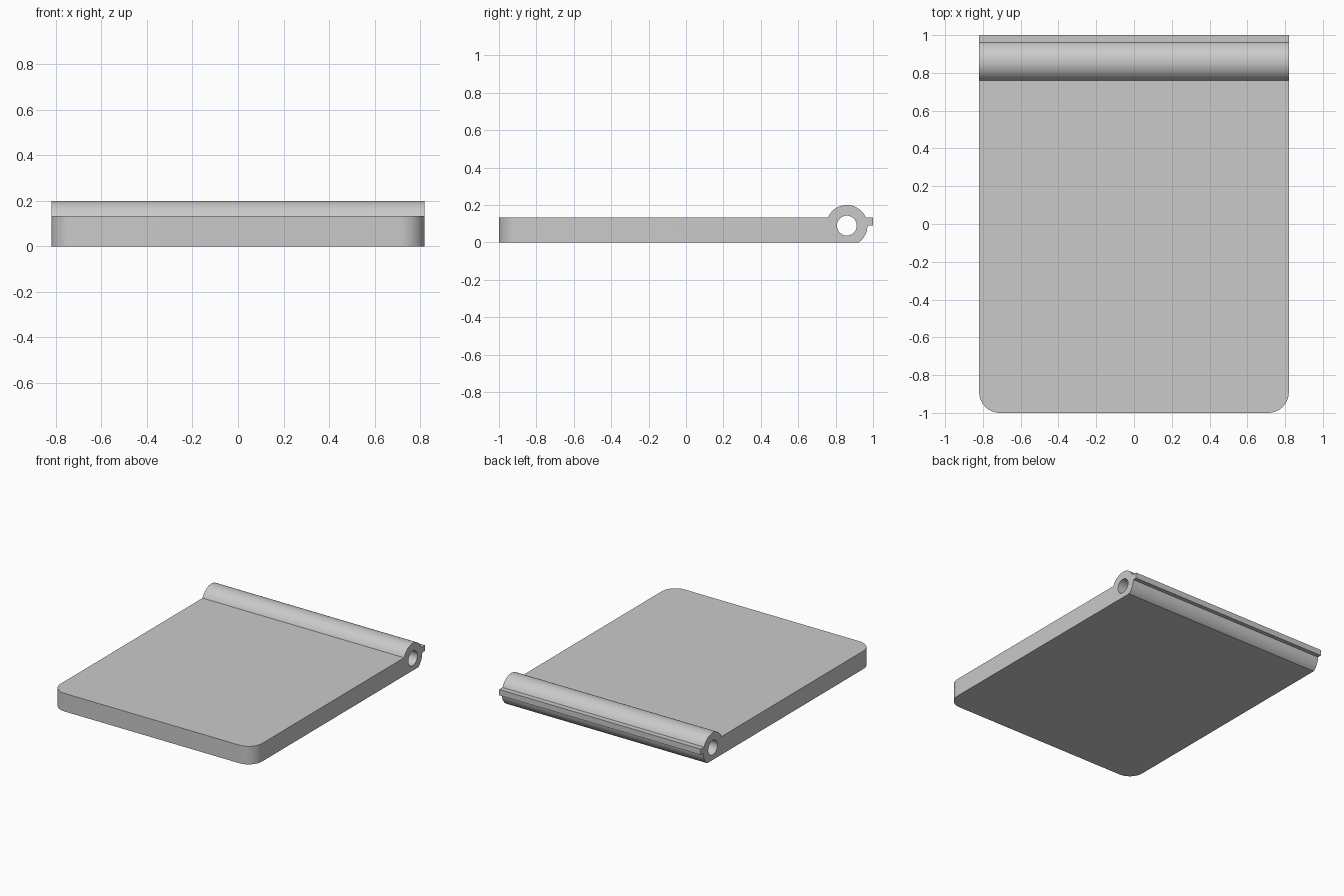
import bpy
import bmesh
from math import asin, cos, sin, pi, radians
from mathutils import Matrix

cube = bpy.data.objects.get("Cube")
if cube:
    bpy.data.objects.remove(cube, do_unlink=True)

HALF_W = 0.82             # half width of the plate
TOP = 0.133               # plate thickness
HY, HZ = 0.86, 0.09       # hinge axis
R, HOLE = 0.11, 0.053     # barrel and pin hole radii
CORNER = 0.11             # front corner radius

grey = bpy.data.materials.new("light grey")
grey.use_nodes = True
colour = (0.59, 0.59, 0.59, 1)
grey.diffuse_color = colour
grey.node_tree.nodes["Principled BSDF"].inputs["Base Color"].default_value = colour


def make_object(name, bm):
    mesh = bpy.data.meshes.new(name)
    bm.to_mesh(mesh)
    bm.free()
    mesh.materials.append(grey)
    obj = bpy.data.objects.new(name, mesh)
    bpy.context.collection.objects.link(obj)
    return obj


def arc(start, end, steps):
    angles = [start + (end - start) * i / steps for i in range(steps + 1)]
    return [(HY + R * cos(a), HZ + R * sin(a)) for a in angles]


# Side profile: plate, barrel underside, rear lip, barrel top
lip = asin((TOP - HZ) / R)
profile = [(-1, 0)] + arc(-asin(HZ / R), 0, 16) + [(1, HZ), (1, TOP)]
profile += arc(lip, pi - lip, 40) + [(-1, TOP)]

# Sweep the profile across the width
bm = bmesh.new()
face = bm.faces.new([bm.verts.new((-HALF_W, y, z)) for y, z in profile])
swept = bmesh.ops.extrude_face_region(bm, geom=[face])["geom"]
bmesh.ops.translate(bm, vec=(2 * HALF_W, 0, 0),
                    verts=[v for v in swept if isinstance(v, bmesh.types.BMVert)])

# Round the two upright front corners
front = [e for e in bm.edges if all(v.co.y < -0.99 for v in e.verts)
         and abs(e.verts[0].co.x - e.verts[1].co.x) < 0.01]
bmesh.ops.bevel(bm, geom=front, offset=CORNER, offset_type='OFFSET',
                segments=12, profile=0.5, affect='EDGES')
bmesh.ops.recalc_face_normals(bm, faces=bm.faces[:])
plate = make_object("hinged_plate", bm)

# Pin hole through the barrel
bm = bmesh.new()
bmesh.ops.create_cone(bm, cap_ends=True, segments=48, radius1=HOLE, radius2=HOLE,
                      depth=2 * HALF_W + 0.2,
                      matrix=Matrix.Translation((0, HY, HZ)) @ Matrix.Rotation(pi / 2, 4, 'Y'))
cutter = make_object("pin_hole_cutter", bm)
cutter.hide_render = True

mod = plate.modifiers.new("pin hole", 'BOOLEAN')
mod.operation = 'DIFFERENCE'
mod.solver = 'EXACT'
mod.object = cutter

bpy.ops.object.select_all(action='DESELECT')
plate.select_set(True)
bpy.context.view_layer.objects.active = plate
bpy.ops.object.modifier_apply(modifier=mod.name)
bpy.data.objects.remove(cutter, do_unlink=True)
bpy.ops.object.shade_smooth_by_angle(angle=radians(25))
